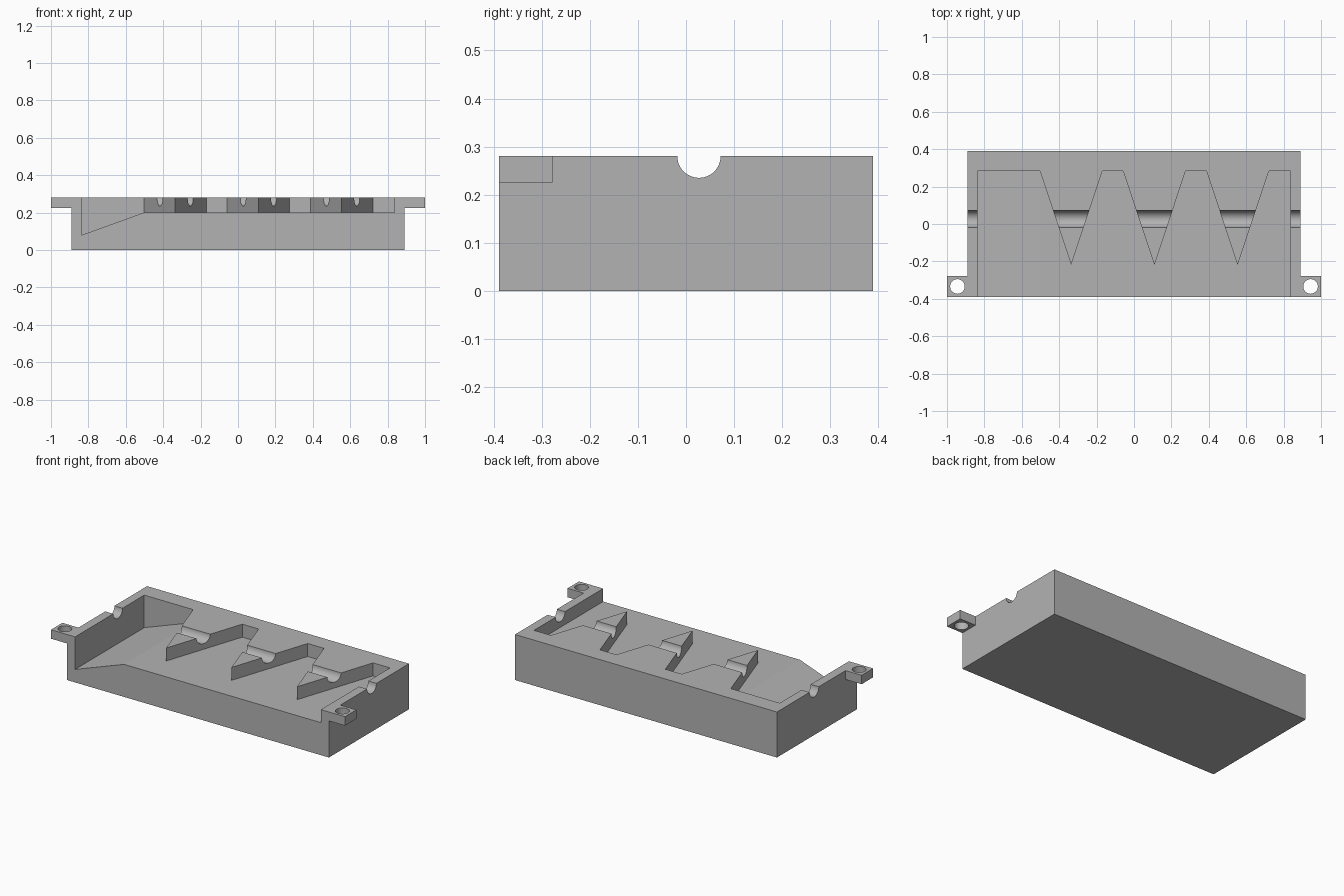
import bpy, bmesh
from math import cos, sin, pi, radians
from mathutils import Vector

cube = bpy.data.objects.get("Cube")
if cube:
    bpy.data.objects.remove(cube, do_unlink=True)

grey = bpy.data.materials.new("plain grey")
grey.use_nodes = True
colour = (0.45, 0.45, 0.45, 1)
grey.diffuse_color = colour
grey.node_tree.nodes["Principled BSDF"].inputs["Base Color"].default_value = colour

TOP, HALF_X, HALF_Y = 0.28, 0.891, 0.389
WALL_X, BACK_Y = 0.836, 0.283
FLOOR = 0.2


def prism(name, points, direction):
    """Closed solid: a flat polygon swept along a direction."""
    bm = bmesh.new()
    face = bm.faces.new([bm.verts.new(p) for p in points])
    swept = bmesh.ops.extrude_face_region(bm, geom=[face])["geom"]
    verts = [v for v in swept if isinstance(v, bmesh.types.BMVert)]
    bmesh.ops.translate(bm, verts=verts, vec=Vector(direction))
    bmesh.ops.recalc_face_normals(bm, faces=bm.faces)
    mesh = bpy.data.meshes.new(name)
    bm.to_mesh(mesh)
    bm.free()
    mesh.materials.append(grey)
    obj = bpy.data.objects.new(name, mesh)
    bpy.context.collection.objects.link(obj)
    return obj


def box(name, x0, x1, y0, y1, z0, z1):
    return prism(name, [(x0, y0, z0), (x1, y0, z0), (x1, y1, z0), (x0, y1, z0)],
                 (0, 0, z1 - z0))


def circle(radius, count):
    return [(radius * cos(2 * pi * i / count), radius * sin(2 * pi * i / count))
            for i in range(count)]


def combine(target, other, operation):
    """Apply a boolean and discard the helper."""
    other.hide_render = True
    mod = target.modifiers.new("combine", 'BOOLEAN')
    mod.operation, mod.solver, mod.object = operation, 'EXACT', other
    bpy.context.view_layer.objects.active = target
    bpy.ops.object.modifier_apply(modifier=mod.name)
    bpy.data.objects.remove(other, do_unlink=True)


# Main block
tray = box("toothed_tray", -HALF_X, HALF_X, -HALF_Y, HALF_Y, 0, TOP)

# Front-open pocket whose back wall carries three pointed teeth
outline = [(WALL_X, -0.5), (WALL_X, BACK_Y)]
for centre in (0.554, 0.109, -0.336):
    outline += [(centre + 0.167, BACK_Y), (centre, -0.219), (centre - 0.167, BACK_Y)]
outline += [(-WALL_X, BACK_Y), (-WALL_X, -0.5)]
pocket = prism("pocket_cutter", [(x, y, FLOOR) for x, y in outline], (0, 0, 0.2))
combine(tray, pocket, 'DIFFERENCE')

# Floor sloping down towards the right wall
slope = [(-WALL_X, 0.08), (-0.503, FLOOR), (-0.503, 0.25), (-WALL_X, 0.25)]
ramp = prism("ramp_cutter", [(x, -0.5, z) for x, z in slope], (0, BACK_Y + 0.5, 0))
combine(tray, ramp, 'DIFFERENCE')

# Mounting ears with a through hole at both front corners
for side in (-1, 1):
    inner, outer = sorted((side * 0.87, side * 1.0))
    ear = box("ear", inner, outer, -HALF_Y, -0.278, 0.225, TOP)
    combine(tray, ear, 'UNION')
    hole = prism("hole_cutter", [(side * 0.944 + x, -0.334 + y, 0.1)
                                 for x, y in circle(0.039, 40)], (0, 0, 0.3))
    combine(tray, hole, 'DIFFERENCE')

# Round rod groove across the walls and teeth
groove = prism("groove_cutter", [(-1.2, 0.027 + y, TOP + z)
                                 for y, z in circle(0.045, 48)], (2.4, 0, 0))
combine(tray, groove, 'DIFFERENCE')

# Smooth curved cuts, crisp edges
bpy.ops.object.select_all(action='DESELECT')
tray.select_set(True)
bpy.context.view_layer.objects.active = tray
bpy.ops.object.shade_smooth_by_angle(angle=radians(15))
